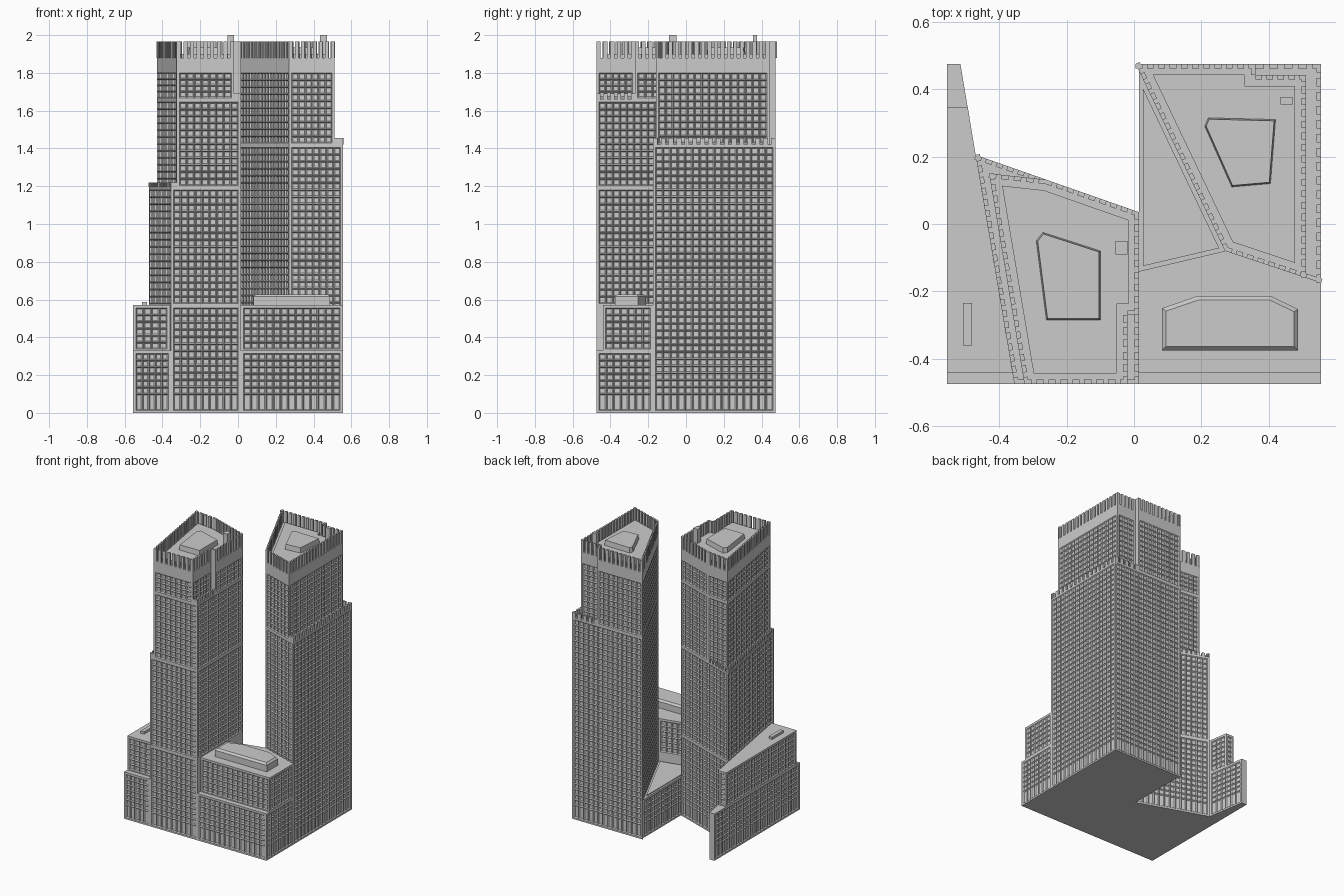
import bpy, bmesh
from mathutils import Vector

if "Cube" in bpy.data.objects:
    bpy.data.objects.remove(bpy.data.objects["Cube"])

PITCH, FLOOR = 0.038, 0.037


def finish(name, bm):
    me = bpy.data.meshes.new(name)
    bm.to_mesh(me)
    bm.free()
    ob = bpy.data.objects.new(name, me)
    bpy.context.collection.objects.link(ob)


def steps(a, b, size):
    n = max(1, round((b - a) / size))
    return [a + (b - a) * i / n for i in range(n + 1)]


# Prism with a grid of recessed windows on every wall not listed in plain
def block(name, pts, z0, z1, plain=(), top=0.015):
    bm = bmesh.new()
    windows = []
    n = len(pts)
    for i in range(n):
        p, q = Vector(pts[i]), Vector(pts[(i + 1) % n])
        length = (q - p).length
        if i in plain or length < 0.06:
            us, zs = [0, length], [z0, z1]
        else:
            us = [0] + steps(0.014, length - 0.014, PITCH) + [length]
            first = [z0, 0.012] if z0 == 0 else [z0]
            start = 0.1 if z0 == 0 else z0 + 0.008
            zs = first + steps(start, z1 - top, FLOOR) + [z1]
        grid = [[bm.verts.new((*p.lerp(q, u / length), z)) for u in us] for z in zs]
        for r in range(len(zs) - 1):
            for c in range(len(us) - 1):
                f = bm.faces.new((grid[r][c], grid[r][c + 1],
                                  grid[r + 1][c + 1], grid[r + 1][c]))
                if 0 < r < len(zs) - 2 and 0 < c < len(us) - 2:
                    windows.append(f)
    bm.faces.new([bm.verts.new((*p, z1)) for p in pts])
    if z0 == 0:
        bm.faces.new([bm.verts.new((*p, 0)) for p in reversed(pts)])
    bm.normal_update()
    if windows:
        bmesh.ops.inset_individual(bm, faces=windows, thickness=0.0085, depth=-0.007)
    finish(name, bm)


def add_prism(bm, pts, z0, z1, top_pts=None):
    lo = [bm.verts.new((*p, z0)) for p in pts]
    hi = [bm.verts.new((*p, z1)) for p in (top_pts or pts)]
    n = len(pts)
    bm.faces.new(lo[::-1])
    bm.faces.new(hi)
    for i in range(n):
        j = (i + 1) % n
        bm.faces.new((lo[i], lo[j], hi[j], hi[i]))


def prism(name, pts, z0, z1, top_pts=None):
    bm = bmesh.new()
    add_prism(bm, pts, z0, z1, top_pts)
    finish(name, bm)


def rect(x0, x1, y0, y1):
    return [(x0, y0), (x1, y0), (x1, y1), (x0, y1)]


# Mitred inward offset of a counter-clockwise outline
def offset(pts, d):
    out = []
    for i, p in enumerate(pts):
        a = (Vector(p) - Vector(pts[i - 1])).normalized()
        b = (Vector(pts[(i + 1) % len(pts)]) - Vector(p)).normalized()
        na, nb = Vector((-a.y, a.x)), Vector((-b.y, b.x))
        out.append(tuple(Vector(p) + (na + nb) * d / (1 + na.dot(nb))))
    return out


# Row of upright parapet teeth along a path, set inward from the wall line
def teeth(name, path, z0, z1, pitch=0.033, closed=False, fill=0.6):
    bm = bmesh.new()
    path = [Vector(p) for p in path]
    if closed:
        path.append(path[0])
    for p, q in zip(path, path[1:]):
        d = (q - p).normalized()
        inward = Vector((-d.y, d.x)) * 0.013
        length = (q - p).length
        n = max(1, round(length / pitch))
        w = length / (n + fill - 1) * fill if n > 1 else length
        for i in range(n):
            a = p + d * ((length - w) * i / max(1, n - 1))
            b = a + d * w
            add_prism(bm, [a, b, b + inward, a + inward], z0, z1)
    finish(name, bm)


# Front left tower, three stages
west = [(-.47, .205), (-.355, -.475), (.015, -.475), (.015, .035)]
west_mid = [(-.43, .15), (-.325, -.475), (.015, -.475), (.015, .035), (-.26, .1314)]
west_top = [(-.43, .15), (-.325, -.475), (-.02, -.475), (-.02, -.27),
            (.015, -.27), (.015, .035), (-.26, .1314)]
block("west_tower_base", west, 0, .57, plain=(0, 2))
block("west_tower_lower", west, .57, 1.195)
block("west_tower_middle", west_mid, 1.195, 1.66)
block("west_tower_upper", west_top, 1.66, 1.88, top=.08)
teeth("west_ledge_teeth", [(-.26, .1314), (-.47, .205), (-.355, -.475), (-.325, -.475)],
      1.195, 1.22)
teeth("west_notch_teeth", [(-.02, -.475), (.015, -.475), (.015, -.27)], 1.66, 1.69)

# Back right tower, two stages
east = [(.005, .475), (.27, -.08), (.555, -.175), (.555, .475)]
east_top = [(.005, .475), (.27, -.08), (.51, -.16), (.51, .442), (.36, .442), (.36, .475)]
block("east_tower_lower", east, 0, 1.42)
block("east_tower_upper", east_top, 1.42, 1.88, top=.08)
teeth("east_ledge_teeth", [(.51, -.16), (.555, -.175), (.555, .475), (.36, .475)],
      1.42, 1.455, pitch=.04)

# Crowns, roof slabs, plant rooms and lift housings
plant_west = [(-.29, -.05), (-.26, -.285), (-.1, -.285), (-.1, -.08), (-.27, -.025)]
plant_east = [(.21, .29), (.29, .11), (.405, .12), (.42, .31), (.22, .315)]
for side, outline, plant in (("west", west_top, plant_west), ("east", east_top, plant_east)):
    teeth(side + "_crown_teeth", outline, 1.88, 1.965, closed=True)
    prism(side + "_roof_slab", offset(outline, .032), 1.88, 1.9)
    prism(side + "_plant_room", plant, 1.9, 1.935, offset(plant, .004))
prism("west_lift_housing", rect(-.055, -.02, -.09, -.05), 1.88, 2.0)
prism("east_lift_housing", rect(.435, .47, .355, .377), 1.88, 2.0)

# Left podium with lower steps at front and back
block("west_podium_lower", [(-.555, .475), (-.555, -.475), (-.355, -.475),
                            (-.47, .205), (-.515, .475)], 0, .33, plain=(2,))
block("west_podium_upper", [(-.555, .345), (-.555, -.44), (-.361, -.44),
                            (-.47, .205), (-.493, .345)], .33, .57, plain=(2,))
prism("west_podium_vent", rect(-.507, -.481, -.36, -.235), .57, .587)

# Right podium with front step and rooftop pavilion
block("east_podium_lower", [(.015, -.475), (.555, -.475), (.555, -.175),
                            (.27, -.08), (.015, -.14)], 0, .33, plain=(2, 3, 4))
block("east_podium_upper", [(.015, -.44), (.555, -.44), (.555, -.175),
                            (.27, -.08), (.015, -.14)], .33, .57, plain=(2, 4))
pavilion = [(.083, -.375), (.487, -.375), (.487, -.253), (.405, -.213),
            (.19, -.213), (.083, -.25)]
prism("pavilion", pavilion, .57, .615)
prism("pavilion_roof", pavilion, .615, .628, offset(pavilion, .012))

# Low triangular wing between the towers
wing = [(.015, .455), (.015, -.14), (.27, -.08)]
block("wing", wing, 0, .27, plain=(1, 2))
prism("wing_roof", offset(wing, .012), .27, .276)
